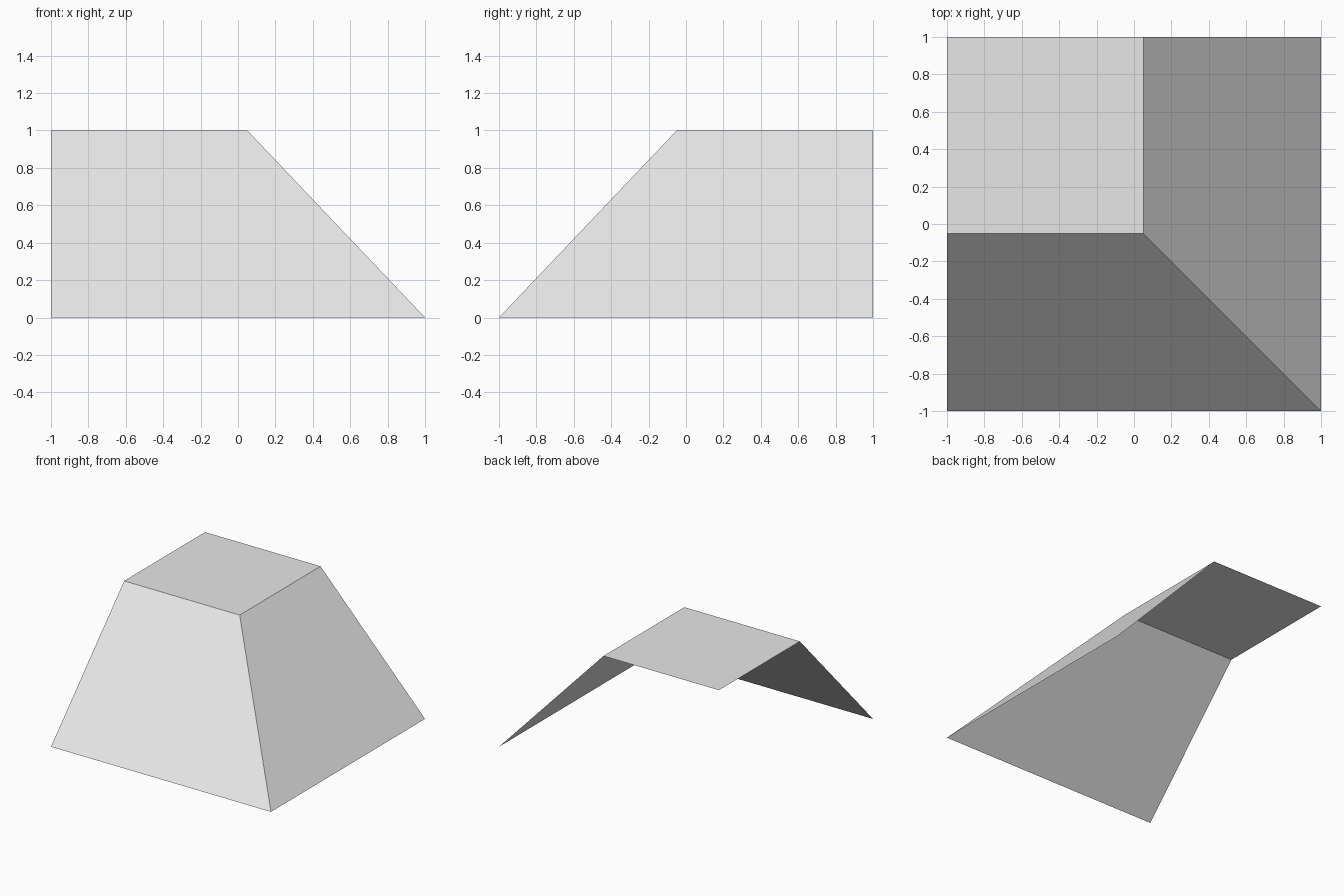
import bpy
import bmesh

default_cube = bpy.data.objects.get("Cube")
if default_cube:
    bpy.data.objects.remove(default_cube, do_unlink=True)

HEIGHT = 1.0
TOP_EDGE = 0.05  # where the flat top meets the slopes

# Plain grey material
grey = bpy.data.materials.new("light_grey")
grey.use_nodes = True
colour = (0.8, 0.8, 0.8, 1.0)
grey.diffuse_color = colour
grey.node_tree.nodes["Principled BSDF"].inputs["Base Color"].default_value = colour

# Corner ramp: a box whose top is pulled in along two sides
bm = bmesh.new()
bmesh.ops.create_cube(bm, size=2.0)
for v in bm.verts:
    if v.co.z > 0:
        v.co.z = HEIGHT
        v.co.x = min(v.co.x, TOP_EDGE)
        v.co.y = max(v.co.y, -TOP_EDGE)
    else:
        v.co.z = 0.0
bm.normal_update()

# Leave the shell open underneath, at the back and on the -x side
open_faces = [f for f in bm.faces
              if f.normal.z < -0.5 or f.normal.y > 0.5 or f.normal.x < -0.5]
bmesh.ops.delete(bm, geom=open_faces, context='FACES')

mesh = bpy.data.meshes.new("corner_ramp")
bm.to_mesh(mesh)
bm.free()
mesh.materials.append(grey)
ramp = bpy.data.objects.new("corner_ramp", mesh)
bpy.context.collection.objects.link(ramp)
